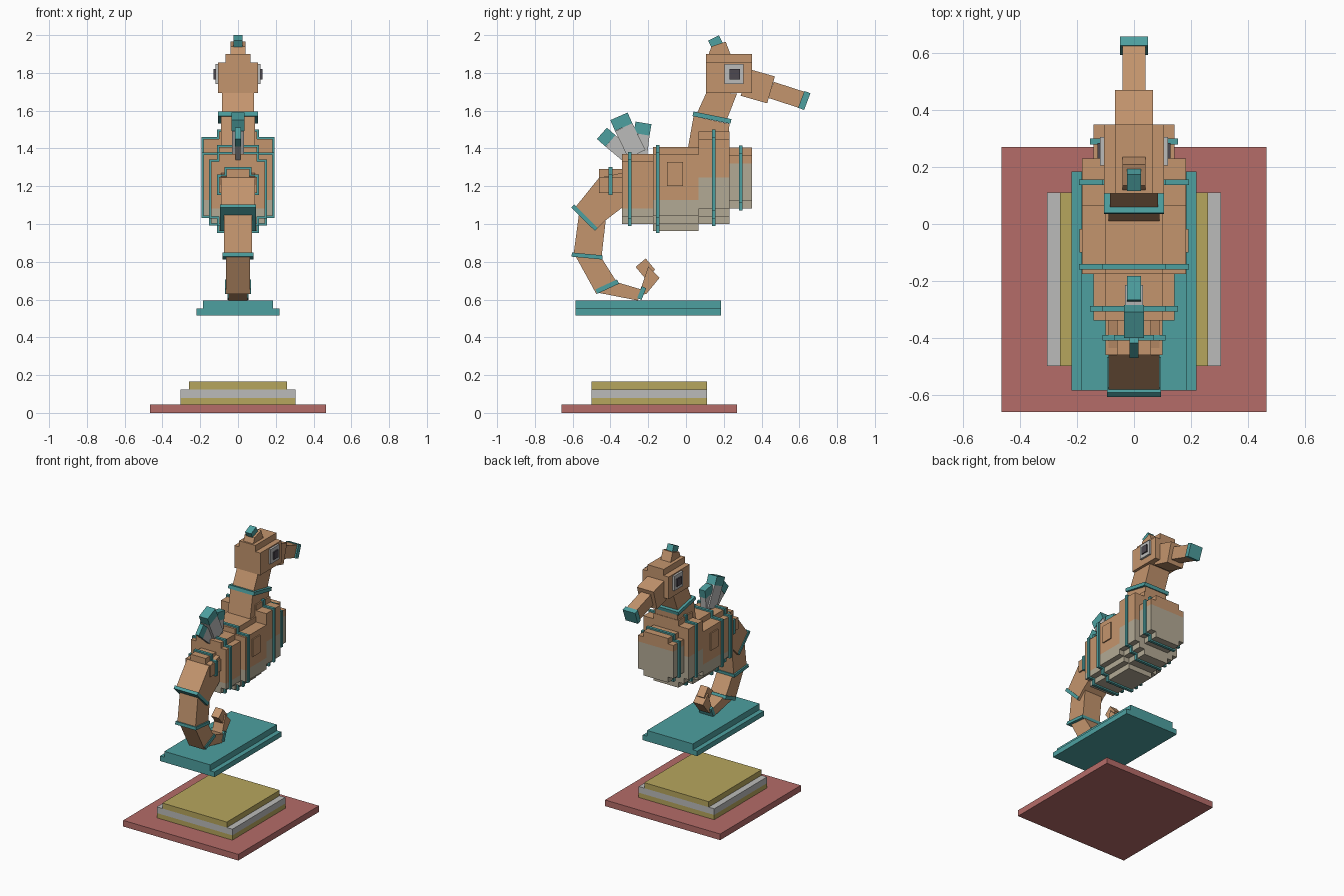
import bpy
import bmesh
from mathutils import Vector

default_cube = bpy.data.objects.get("Cube")
if default_cube:
    bpy.data.objects.remove(default_cube, do_unlink=True)


def material(name, *rgb):
    mat = bpy.data.materials.new(name)
    mat.use_nodes = True
    mat.diffuse_color = (*rgb, 1)
    shader = next(n for n in mat.node_tree.nodes if n.type == "BSDF_PRINCIPLED")
    shader.inputs["Base Color"].default_value = (*rgb, 1)
    return mat


brown = material("warm_brown", .55, .30, .155)
cream = material("belly_cream", .45, .40, .30)
teal = material("teal", .075, .35, .35)
grey = material("light_grey", .50, .50, .49)
gold = material("gold", .47, .38, .11)
red = material("dusty_red", .46, .15, .14)
dark = material("dark_grey", .075, .065, .08)


def finish(name, bm, *mats):
    bmesh.ops.recalc_face_normals(bm, faces=bm.faces)
    mesh = bpy.data.meshes.new(name)
    bm.to_mesh(mesh)
    bm.free()
    for mat in mats:
        mesh.materials.append(mat)
    obj = bpy.data.objects.new(name, mesh)
    bpy.context.collection.objects.link(obj)
    return obj


def extrude(points, offset):
    """Closed prism from a flat outline moved along an offset."""
    bm = bmesh.new()
    face = bm.faces.new([bm.verts.new(p) for p in points])
    moved = bmesh.ops.extrude_face_region(bm, geom=[face], use_keep_orig=True)["geom"]
    verts = [v for v in moved if isinstance(v, bmesh.types.BMVert)]
    bmesh.ops.translate(bm, verts=verts, vec=offset)
    return bm


def slab(name, mat, half, outline):
    """Side outline in (y, z), symmetric across x."""
    points = [(-half, y, z) for y, z in outline]
    return finish(name, extrude(points, (half * 2, 0, 0)), mat)


def box(name, mat, half, y0, y1, z0, z1):
    return slab(name, mat, half, [(y0, z0), (y1, z0), (y1, z1), (y0, z1)])


def link(name, mat, half, start, end, height):
    """Tilted box running from start to end in the side plane."""
    a, b = Vector(start), Vector(end)
    axis = (b - a).normalized()
    side = Vector((-axis.y, axis.x)) * height / 2
    return slab(name, mat, half, [a - side, b - side, b + side, a + side])


# Stacked display base
box("ground_plate", red, .465, -.66, .27, 0, .045)
box("plinth_lower", gold, .305, -.5, .11, .045, .08)
box("plinth_middle", grey, .305, -.5, .11, .08, .125)
box("plinth_top", gold, .26, -.5, .11, .125, .165)
box("stand_lower", teal, .22, -.585, .185, .515, .552)
box("stand_upper", teal, .185, -.585, .185, .552, .595)

# Stepped trunk sections, each with a raised band
STEP = .04


def trunk_profile(widths, z0, z1, grow):
    right = []
    for i, w in enumerate(widths):
        low = z0 + STEP * i - grow
        right.append((w + grow, low))
        if w != widths[-1]:
            right.append((w + grow, low + STEP))
    shoulder = z1 - STEP + grow
    right += [(widths[-1] + grow, shoulder), (widths[0] + grow, shoulder),
              (widths[0] + grow, z1 + grow)]
    return right + [(-x, z) for x, z in reversed(right)]


def trunk(name, widths, y0, y1, z0, z1, band_y, belly):
    outline = trunk_profile(widths, z0, z1, 0)
    bm = extrude([(x, y0, z) for x, z in outline], (0, y1 - y0, 0))
    if belly:
        bmesh.ops.bisect_plane(bm, geom=bm.verts[:] + bm.edges[:] + bm.faces[:],
                               plane_co=(0, 0, belly), plane_no=(0, 0, 1))
        for face in bm.faces:
            face.material_index = int(face.calc_center_median().z < belly)
    finish(name, bm, brown, cream)
    outline = trunk_profile(widths, z0, z1, .011)
    start = band_y - .01
    finish(name + "_band", extrude([(x, start, z) for x, z in outline], (0, .02, 0)), teal)


slim, medium, wide = (.06, .10), (.10, .143), (.10, .143, .183)
trunk("rump", slim, -.46, -.34, 1.125, 1.29, -.40, None)
trunk("rear_trunk", medium, -.34, -.175, 1.0, 1.37, -.298, 1.083)
trunk("middle_trunk", wide, -.175, .065, .963, 1.407, -.15, 1.127)
trunk("front_trunk", wide, .065, .23, 1.0, 1.49, .147, 1.245)
trunk("chest", medium, .23, .35, 1.083, 1.405, .29, 1.32)
box("side_fins", brown, .192, -.1, -.017, 1.2, 1.327)

# Neck and head
slab("lower_neck", brown, .09, [(.01, 1.4), (.04, 1.57), (.23, 1.53), (.22, 1.4)])
slab("upper_neck", brown, .085, [(.055, 1.58), (.11, 1.7), (.27, 1.69), (.215, 1.55)])
link("neck_band", teal, .105, (.037, 1.583), (.238, 1.543), .025)
box("head", brown, .105, .107, .35, 1.693, 1.855)
box("head_top", brown, .065, .107, .35, 1.855, 1.9)
slab("crest", brown, .04, [(.12, 1.9), (.135, 1.94), (.21, 1.965), (.235, 1.9)])
link("crest_tip", teal, .025, (.165, 1.945), (.145, 1.985), .064)
box("eye_frames", grey, .12, .205, .305, 1.74, 1.847)
box("pupils", dark, .129, .23, .285, 1.765, 1.82)

# Snout
link("snout_base", brown, .067, (.31, 1.75), (.45, 1.71), .148)
link("snout", brown, .04, (.45, 1.71), (.62, 1.655), .09)
link("snout_tip", teal, .05, (.61, 1.66), (.642, 1.648), .095)

# Back fin rays, each a grey blade with a teal tip
for name, half, root, joint, tip, height in (
        ("front_ray", .025, (-.25, 1.35), (-.235, 1.475), (-.225, 1.535), .085),
        ("middle_ray", .035, (-.26, 1.37), (-.33, 1.513), (-.355, 1.57), .1),
        ("back_ray", .015, (-.31, 1.365), (-.4, 1.44), (-.445, 1.48), .08)):
    link(name, grey, half - .003, root, joint, height)
    link(name + "_tip", teal, half, joint, tip, height)

# Curled tail
slab("tail_root", brown, .09, [(-.46, 1.245), (-.585, 1.09), (-.48, .965),
                               (-.425, 1.02), (-.34, 1.085), (-.34, 1.27)])
slab("tail_upper", brown, .073, [(-.565, 1.065), (-.595, .84), (-.447, .825), (-.425, 1.02)])
slab("tail_lower", brown, .063, [(-.585, .83), (-.447, .82), (-.365, .69), (-.475, .63)])
slab("tail_bend", brown, .05, [(-.46, .635), (-.36, .69), (-.225, .65), (-.255, .595)])
slab("tail_curl", brown, .04, [(-.255, .62), (-.21, .63), (-.14, .715),
                               (-.2, .775), (-.235, .67)])
link("tail_tip", brown, .03, (-.19, .735), (-.24, .795), .07)
link("tail_root_band", teal, .095, (-.6, 1.095), (-.475, .972), .022)
link("tail_upper_band", teal, .083, (-.605, .838), (-.442, .823), .022)
link("tail_lower_band", teal, .07, (-.475, .642), (-.36, .695), .025)
link("tail_bend_band", teal, .055, (-.247, .603), (-.222, .665), .025)
